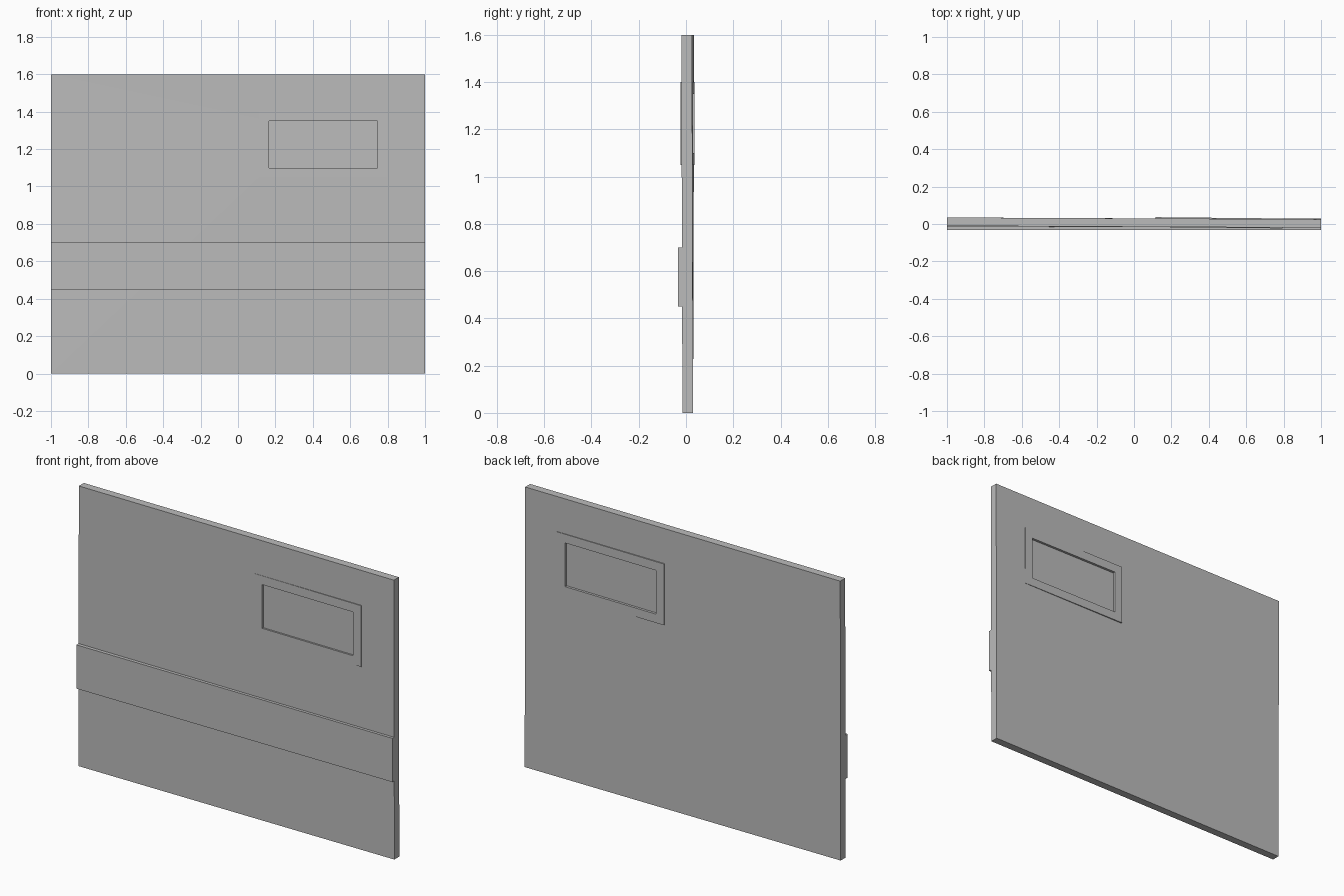
import bpy
import bmesh

if "Cube" in bpy.data.objects:
    bpy.data.objects.remove(bpy.data.objects["Cube"], do_unlink=True)

GREY = (0.5, 0.5, 0.5, 1.0)
grey = bpy.data.materials.new("plain grey")
grey.use_nodes = True
grey.diffuse_color = GREY
grey.node_tree.nodes["Principled BSDF"].inputs["Base Color"].default_value = GREY


def finish(name, bm, lean):
    """Lean the part slightly in depth and turn it into an object."""
    for v in bm.verts:
        v.co.y += lean(v.co.x, v.co.z)
    bmesh.ops.recalc_face_normals(bm, faces=bm.faces)
    mesh = bpy.data.meshes.new(name)
    bm.to_mesh(mesh)
    bm.free()
    mesh.materials.append(grey)
    obj = bpy.data.objects.new(name, mesh)
    bpy.context.collection.objects.link(obj)
    return obj


def corners(bm, rect, y):
    x0, x1, z0, z1 = rect
    return [bm.verts.new((x, y, z))
            for x, z in ((x0, z0), (x1, z0), (x1, z1), (x0, z1))]


def slab(name, outer, front, back, hole=None, lean=lambda x, z: 0):
    """Upright rectangular slab, with an optional rectangular opening."""
    bm = bmesh.new()
    of, ob = corners(bm, outer, front), corners(bm, outer, back)
    loops = [(of, ob)]
    if hole:
        hf, hb = corners(bm, hole, front), corners(bm, hole, back)
        loops += [(of, hf), (ob, hb), (hf, hb)]
    else:
        bm.faces.new(of)
        bm.faces.new(ob)
    for a, b in loops:
        for i in range(4):
            j = (i + 1) % 4
            bm.faces.new((a[i], a[j], b[j], b[i]))
    return finish(name, bm, lean)


def panel_twist(x, z):
    return -0.003 * x * z


def frame_tilt(x, z):
    return -0.01 * (x - 0.455)


WINDOW = (0.165, 0.745, 1.10, 1.35)

# Main wall panel with the window opening
slab("wall_panel", (-1, 1, 0, 1.6), -0.015, 0.03, WINDOW, panel_twist)

# Thin frame standing just proud of both faces
slab("window_frame", (0.115, 0.795, 1.05, 1.40), -0.02, 0.033, WINDOW, frame_tilt)

# Recessed pane closing the opening
slab("window_pane", WINDOW, -0.01, 0.019, None, frame_tilt)

# Full-width rail across the front
slab("front_rail", (-1, 1, 0.45, 0.70), -0.033, -0.01)
